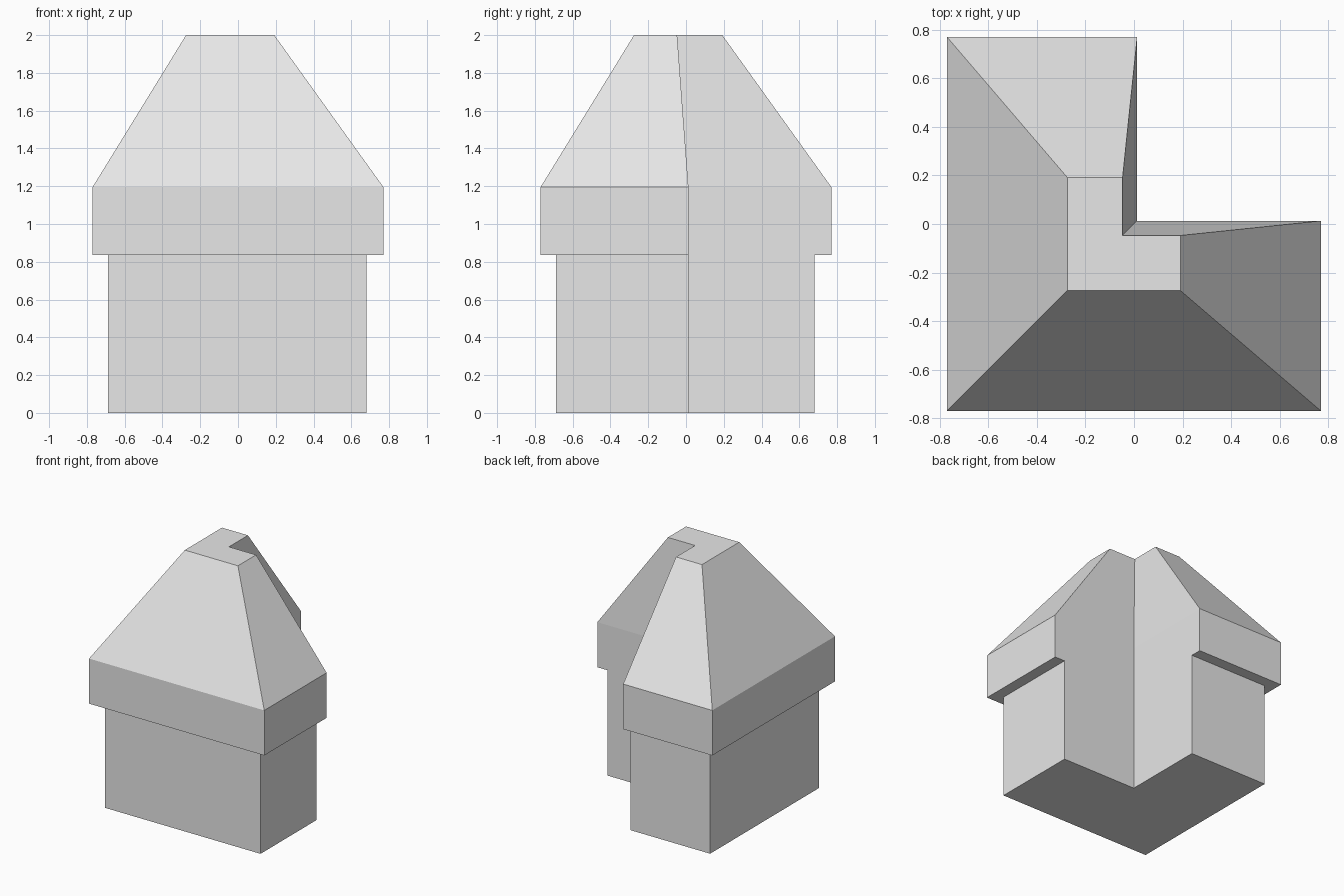
import bpy, bmesh

cube = bpy.data.objects.get("Cube")
if cube:
    bpy.data.objects.remove(cube, do_unlink=True)

mat = bpy.data.materials.new("plain grey")
mat.use_nodes = True
GREY = (0.8, 0.8, 0.8, 1)
mat.diffuse_color = GREY
mat.node_tree.nodes["Principled BSDF"].inputs["Base Color"].default_value = GREY


def corner_section(low, high, inner, z):
    """L-shaped outline, symmetric about the diagonal, notched at +x +y."""
    return [(low, low, z), (high, low, z), (high, inner, z),
            (inner, inner, z), (inner, high, z), (low, high, z)]


def loft(name, sections, cap_bottom=False, cap_top=False):
    """Skin a stack of outlines, leaving out sides that have no area."""
    bm = bmesh.new()
    rings = [[bm.verts.new(p) for p in s] for s in sections]
    for a, b in zip(rings, rings[1:]):
        for i in range(len(a)):
            j = (i + 1) % len(a)
            face = bm.faces.new((a[i], a[j], b[j], b[i]))
            if face.calc_area() < 1e-6:
                bm.faces.remove(face)
    if cap_bottom:
        bm.faces.new(rings[0][::-1])
    if cap_top:
        bm.faces.new(rings[-1])
    bm.normal_update()
    mesh = bpy.data.meshes.new(name)
    bm.to_mesh(mesh)
    bm.free()
    mesh.materials.append(mat)
    obj = bpy.data.objects.new(name, mesh)
    bpy.context.collection.objects.link(obj)
    return obj


EAVE_Z, SLOPE_Z, TOP_Z = 0.837, 1.195, 2.0
INNER = 0.013

wall_foot = corner_section(-0.688, 0.68, INNER, 0)
wall_head = corner_section(-0.688, 0.68, INNER, EAVE_Z)
eave_low = corner_section(-0.77, 0.77, INNER, EAVE_Z)
eave_high = corner_section(-0.77, 0.77, INNER, SLOPE_Z)
roof_top = corner_section(-0.275, 0.192, -0.047, TOP_Z)

# Corner walls with a floor
loft("corner_walls", [wall_foot, wall_head], cap_bottom=True)
# Overhanging band, with its underside
loft("eave_band", [wall_head, eave_low, eave_high])
# Sloping roof with a flat top
loft("hipped_roof", [eave_high, roof_top], cap_top=True)
